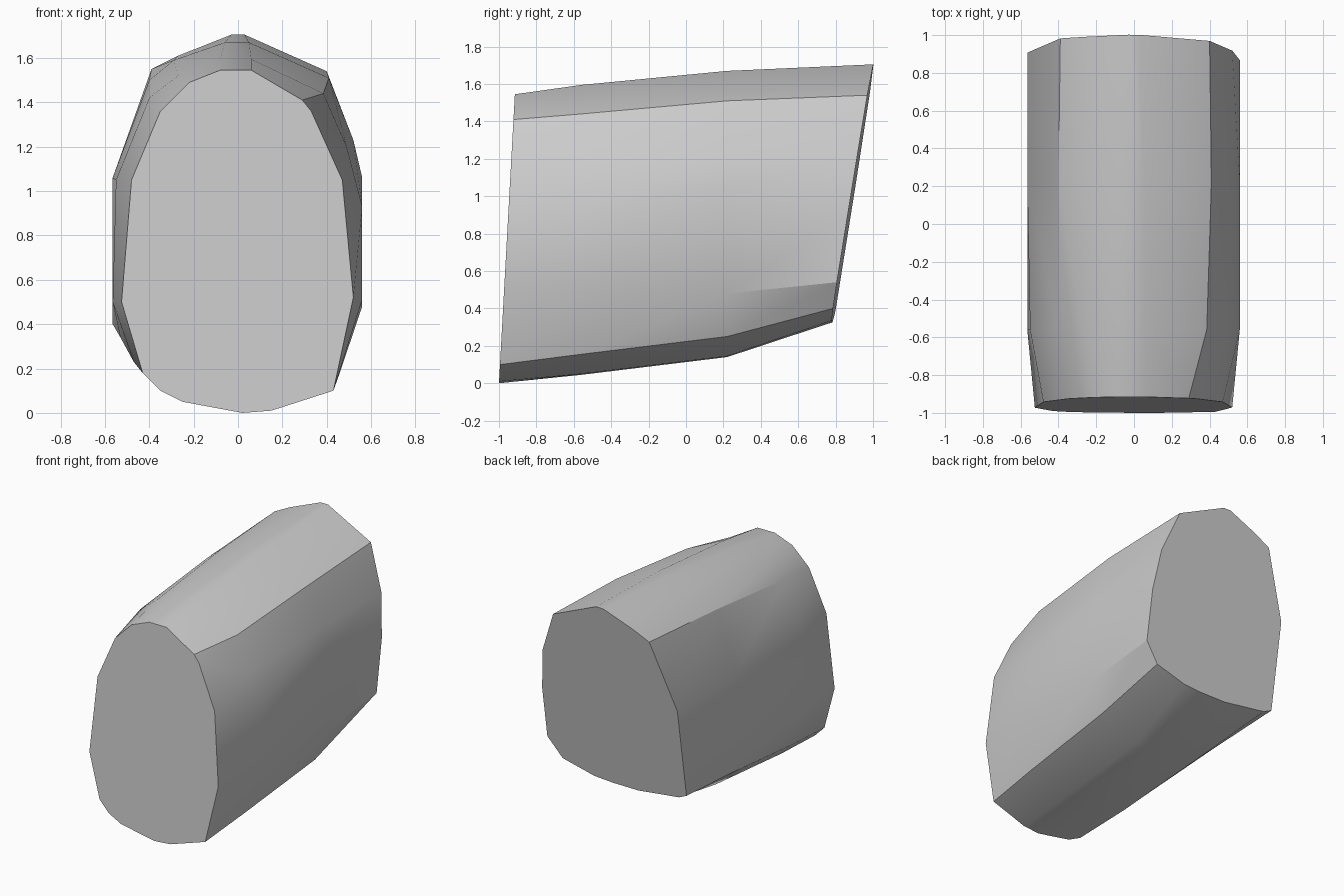
import bpy
import bmesh
import math

cube = bpy.data.objects.get("Cube")
if cube:
    bpy.data.objects.remove(cube, do_unlink=True)

# One plain grey for the whole stone
grey = bpy.data.materials.new("stone_grey")
grey.use_nodes = True
colour = (0.6, 0.6, 0.6, 1.0)
grey.diffuse_color = colour
bsdf = next(n for n in grey.node_tree.nodes if n.type == 'BSDF_PRINCIPLED')
bsdf.inputs["Base Color"].default_value = colour

# Outlines (x, z), each running from the bottom up the +x side and back down
front = [(.02, 0), (.15, .01), (.43, .10), (.52, .52), (.47, 1.05), (.33, 1.36),
         (.29, 1.41), (.06, 1.545), (-.08, 1.545), (-.22, 1.49), (-.35, 1.36),
         (-.48, 1.05), (-.525, .50), (-.43, .18), (-.35, .10), (-.25, .05)]
forward = [(.02, .045), (.15, .05), (.45, .155), (.56, .51), (.56, .93), (.49, 1.20),
           (.385, 1.44), (.06, 1.595), (-.08, 1.595), (-.27, 1.52), (-.40, 1.42),
           (-.55, 1.05), (-.565, .50), (-.47, .23), (-.38, .14), (-.25, .085)]
middle = [(.02, .14), (.15, .145), (.47, .25), (.56, .48), (.56, 1.06), (.52, 1.23),
          (.41, 1.51), (.05, 1.67), (-.06, 1.67), (-.29, 1.59), (-.40, 1.50),
          (-.565, 1.06), (-.565, .47), (-.53, .34), (-.40, .22), (-.20, .165)]
back = [(.05, .325), (.20, .335), (.45, .40), (.56, .54), (.56, .92), (.52, 1.23),
        (.40, 1.54), (.03, 1.705), (-.03, 1.705), (-.27, 1.61), (-.39, 1.55),
        (-.565, 1.06), (-.565, .60), (-.565, .40), (-.50, .37), (-.16, .325)]

# Each outline lies on its own plane; the two ends are slanted cuts
sections = [
    (front, lambda x, z: -1 + .055 * z),
    (forward, lambda x, z: -.56),
    (middle, lambda x, z: .22),
    (back, lambda x, z: .78 + .16 * (z - .32) - .015 * x),
]

# Loft the outlines and close the flat ends
bm = bmesh.new()
rings = [[bm.verts.new((x, plane(x, z), z)) for x, z in outline]
         for outline, plane in sections]
count = len(front)
for a, b in zip(rings, rings[1:]):
    for i in range(count):
        j = (i + 1) % count
        bm.faces.new((a[i], a[j], b[j], b[i]))
bm.faces.new(rings[0])
bm.faces.new(rings[-1])
bmesh.ops.recalc_face_normals(bm, faces=bm.faces)

mesh = bpy.data.meshes.new("cut_stone")
bm.to_mesh(mesh)
bm.free()
mesh.materials.append(grey)
stone = bpy.data.objects.new("cut_stone", mesh)
bpy.context.collection.objects.link(stone)

# Soft sides with crisp cut ends
bpy.ops.object.select_all(action='DESELECT')
stone.select_set(True)
bpy.context.view_layer.objects.active = stone
bpy.ops.object.shade_smooth_by_angle(angle=math.radians(28))
